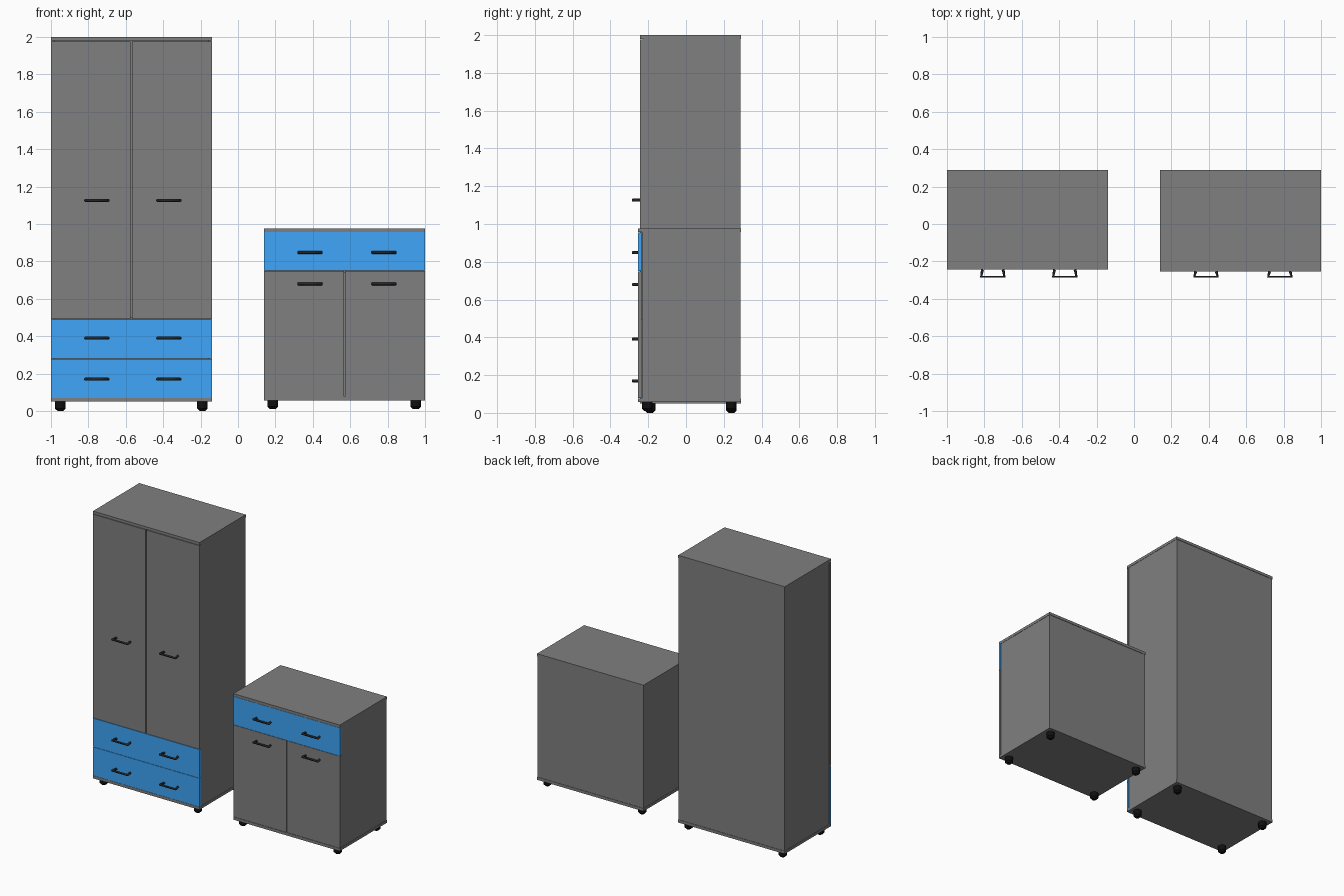
import bpy, bmesh
from mathutils import Matrix

if "Cube" in bpy.data.objects:
    bpy.data.objects.remove(bpy.data.objects["Cube"])


def material(name, color):
    m = bpy.data.materials.new(name)
    m.diffuse_color = color
    m.use_nodes = True
    m.node_tree.nodes["Principled BSDF"].inputs["Base Color"].default_value = m.diffuse_color
    return m


GREY = material("dark_grey_board", (0.215, 0.215, 0.215, 1))
BLUE = material("blue_front", (0.05, 0.38, 0.94, 1))
DARK = material("dark_handle", (0.02, 0.02, 0.021, 1))
BLACK = material("black_foot", (0.005, 0.005, 0.005, 1))
T = 0.02     # board thickness
E = 0.002    # small reveal between boards


def finish(name, data, mat):
    ob = bpy.data.objects.new(name, data)
    bpy.context.collection.objects.link(ob)
    data.materials.append(mat)
    return ob


def board(name, x, y, z, mat=GREY):
    """Box spanning the given (min, max) ranges."""
    size = [b - a for a, b in (x, y, z)]
    mid = [(a + b) / 2 for a, b in (x, y, z)]
    bm = bmesh.new()
    bmesh.ops.create_cube(bm, size=1, matrix=Matrix.Translation(mid) @ Matrix.Diagonal((*size, 1)))
    me = bpy.data.meshes.new(name)
    bm.to_mesh(me)
    bm.free()
    return finish(name, me, mat)


def foot(name, x, y, z0, z1):
    """Round foot with a chamfered lower rim."""
    h = z1 - z0
    bm = bmesh.new()
    bmesh.ops.create_cone(bm, cap_ends=True, segments=16, radius1=0.028, radius2=0.028, depth=h)
    rim = [e for e in bm.edges if all(v.co.z < 0 for v in e.verts)]
    bmesh.ops.bevel(bm, geom=rim, offset=0.013, segments=1, affect='EDGES')
    bmesh.ops.translate(bm, verts=bm.verts, vec=(x, y, z0 + h / 2))
    for f in bm.faces:
        f.smooth = abs(f.normal.z) < 0.9
    me = bpy.data.meshes.new(name)
    bm.to_mesh(me)
    bm.free()
    me.set_sharp_from_angle(angle=0.5)
    finish(name, me, BLACK)


def handle(name, x, z, front):
    """Bar handle on two slightly splayed legs."""
    cu = bpy.data.curves.new(name, 'CURVE')
    cu.dimensions = '3D'
    cu.bevel_depth = 0.008
    cu.bevel_resolution = 2
    cu.use_fill_caps = True
    sp = cu.splines.new('POLY')
    pts = [(-0.055, front), (-0.062, -0.282), (0.062, -0.282), (0.055, front)]
    sp.points.add(3)
    for p, (dx, y) in zip(sp.points, pts):
        p.co = (x + dx, y, z, 1)
    finish(name, cu, DARK)


def carcass(unit, x0, x1, z0, z1, front):
    """Top, bottom, sides and back panel."""
    back, inner = 0.29, front + T
    board(unit + "_top", (x0, x1), (front, back), (z1 - T, z1))
    board(unit + "_bottom", (x0, x1), (front, back), (z0, z0 + T))
    zs = (z0 + T, z1 - T)
    board(unit + "_left_side", (x0 + E, x0 + T), (inner, back - E), zs)
    board(unit + "_right_side", (x1 - T, x1 - E), (inner, back - E), zs)
    board(unit + "_back_panel", (x0 + T, x1 - T), (back - 0.008, back - 0.003), zs)


def feet(unit, xs, ys, z0, z1):
    for i, x in enumerate(xs):
        for j, y in enumerate(ys):
            foot(f"{unit}_foot_{i * 2 + j + 1}", x, y, z0, z1)


def doors(unit, x0, x1, z0, z1, front, gap):
    mid = (x0 + x1) / 2
    ys = (front, front + T - E)
    board(unit + "_left_door", (x0, mid - gap / 2), ys, (z0, z1))
    board(unit + "_right_door", (mid + gap / 2, x1), ys, (z0, z1))


def drawer_front(name, x0, x1, z0, z1, front):
    board(name, (x0, x1), (front, front + T - E), (z0 + 0.001, z1 - 0.001), BLUE)


def handle_row(unit, xs, zs, front):
    for z in zs:
        for x, side in zip(xs, ("left", "right")):
            handle(f"{unit}_{side}_handle", x, z, front)


# Tall wardrobe
F = -0.244
carcass("wardrobe", -1.0, -0.14, 0.05, 2.0, F)
board("wardrobe_shelf", (-0.98, -0.16), (F + T, 0.282), (0.48, 0.5))
doors("wardrobe", -1.0, -0.14, 0.492, 1.977, F, 0.008)
drawer_front("wardrobe_lower_drawer", -1.0, -0.14, 0.07, 0.28, F)
drawer_front("wardrobe_upper_drawer", -1.0, -0.14, 0.28, 0.49, F)
handle_row("wardrobe", (-0.755, -0.37), (0.17, 0.39, 1.126), F)
feet("wardrobe", (-0.95, -0.19), (-0.19, 0.24), 0.0, 0.05)

# Low cabinet
F = -0.254
carcass("cabinet", 0.14, 1.0, 0.057, 0.977, F)
board("cabinet_shelf", (0.16, 0.98), (F + T, 0.282), (0.74, 0.76))
doors("cabinet", 0.14, 1.0, 0.079, 0.749, F, 0.004)
drawer_front("cabinet_drawer", 0.14, 1.0, 0.75, 0.957, F)
handle_row("cabinet", (0.385, 0.78), (0.68, 0.848), F)
feet("cabinet", (0.185, 0.95), (-0.205, 0.24), 0.01, 0.057)
